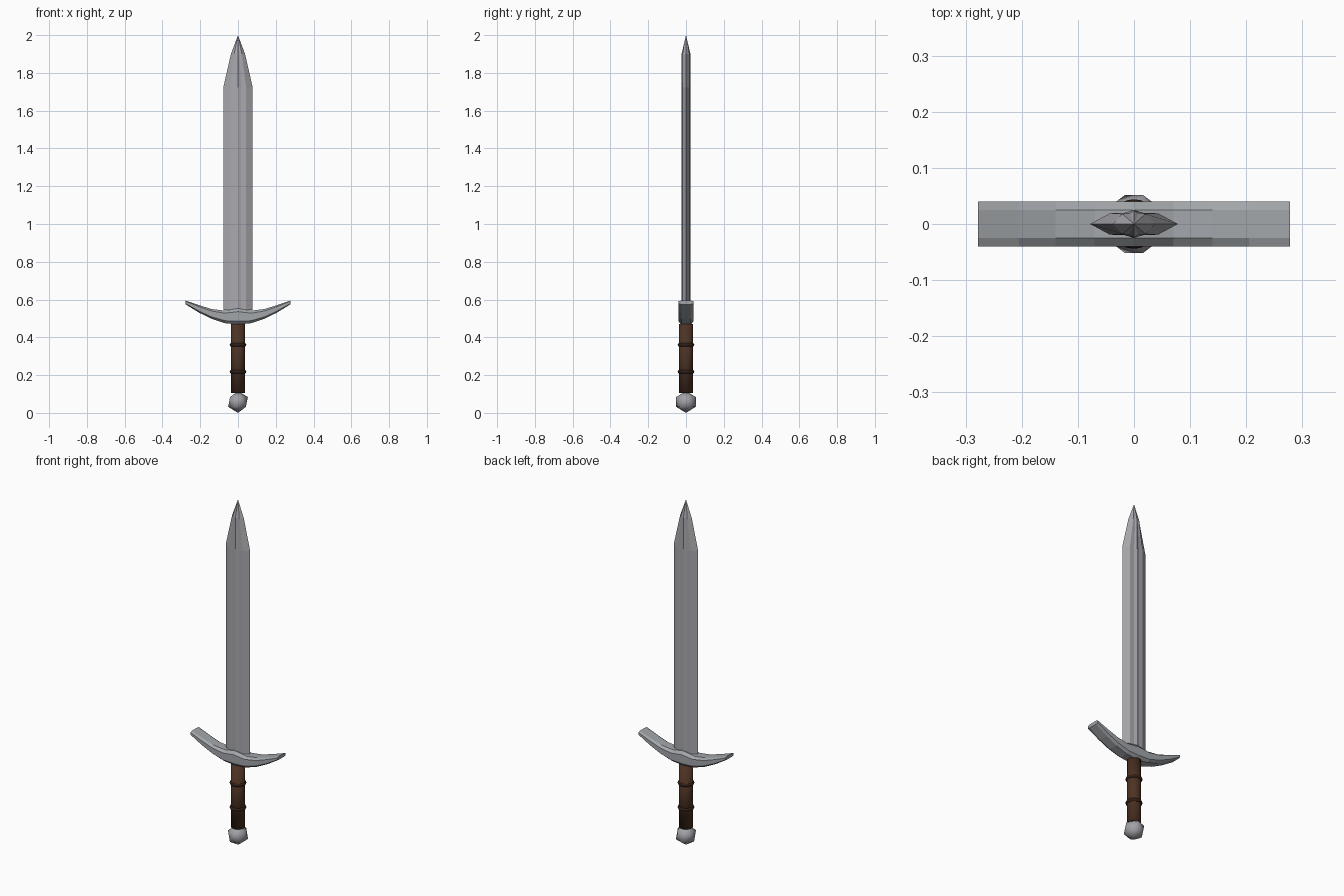
import bpy, bmesh, math

if "Cube" in bpy.data.objects:
    bpy.data.objects.remove(bpy.data.objects["Cube"])


def loft(name, rings, mat, tip=None):
    """Bridge equal-sized closed rings of points; optionally end in a point."""
    bm = bmesh.new()
    loops = [[bm.verts.new(p) for p in ring] for ring in rings]
    n = len(loops[0])
    for a, b in zip(loops, loops[1:]):
        for i in range(n):
            j = (i + 1) % n
            bm.faces.new((a[i], a[j], b[j], b[i]))
    bm.faces.new(loops[0][::-1])
    if tip:
        t = bm.verts.new(tip)
        for i in range(n):
            bm.faces.new((loops[-1][i], loops[-1][(i + 1) % n], t))
    else:
        bm.faces.new(loops[-1])
    bmesh.ops.recalc_face_normals(bm, faces=bm.faces)
    mesh = bpy.data.meshes.new(name)
    bm.to_mesh(mesh)
    bm.free()
    mesh.materials.append(mat)
    obj = bpy.data.objects.new(name, mesh)
    bpy.context.collection.objects.link(obj)
    return obj


def material(name, color):
    m = bpy.data.materials.new(name)
    m.diffuse_color = color
    m.use_nodes = True
    m.node_tree.nodes["Principled BSDF"].inputs["Base Color"].default_value = m.diffuse_color
    return m


steel = material("blade_steel", (0.40, 0.40, 0.43, 1))
iron = material("guard_iron", (0.36, 0.38, 0.40, 1))
pommel_metal = material("pommel_metal", (0.36, 0.36, 0.39, 1))
leather = material("brown_leather", (0.075, 0.032, 0.016, 1))
dark = material("dark_binding", (0.03, 0.014, 0.008, 1))

# Blade: twelve-sided section with a raised central ridge
quarter = [(0.078, 0), (0.043, 0.019), (0.016, 0.02), (0, 0.025)]
half = quarter + [(-x, y) for x, y in quarter[-2::-1]]
section = half + [(x, -y) for x, y in half[-2:0:-1]]
stations = [(0.545, 1, 1), (1.722, 1, 1), (1.9, 0.48, 0.95)]
loft("blade", [[(x * sx, y * sy, z) for x, y in section] for z, sx, sy in stations],
     steel, tip=(0, 0, 2.0))

# Crossguard: chamfered bar sweeping up and thinning towards its ends
side = [(0.278, 0.575, 0.595), (0.205, 0.53, 0.57), (0.14, 0.498, 0.55),
        (0.07, 0.475, 0.541)]
bar = [(-x, b, t) for x, b, t in side] + [(0, 0.468, 0.553)] + side[::-1]
octagon = [(-0.04, 0.2), (-0.025, 0), (0.025, 0), (0.04, 0.2),
           (0.04, 0.8), (0.025, 1), (-0.025, 1), (-0.04, 0.8)]
loft("crossguard", [[(x, y, b + (t - b) * f) for y, f in octagon] for x, b, t in bar], iron)

# Grip
bpy.ops.mesh.primitive_cylinder_add(vertices=24, radius=0.037, depth=0.365,
                                    location=(0, 0, 0.2875))
grip = bpy.context.object
grip.name = "grip"
grip.data.materials.append(leather)
bpy.ops.object.shade_smooth()

# Binding rings around the grip
for i, z in enumerate((0.218, 0.36)):
    bpy.ops.mesh.primitive_torus_add(major_segments=24, minor_segments=8,
                                     major_radius=0.034, minor_radius=0.01,
                                     location=(0, 0, z))
    ring = bpy.context.object
    ring.name = f"grip_ring_{i + 1}"
    ring.data.materials.append(dark)
    bpy.ops.object.shade_smooth()

# Pommel: smooth-shaded twenty-sided ball
bpy.ops.mesh.primitive_ico_sphere_add(subdivisions=1, radius=0.058, location=(0, 0, 0.058))
pommel = bpy.context.object
pommel.name = "pommel"
pommel.scale.y = 1.05
pommel.data.materials.append(pommel_metal)
bpy.ops.object.shade_smooth()
